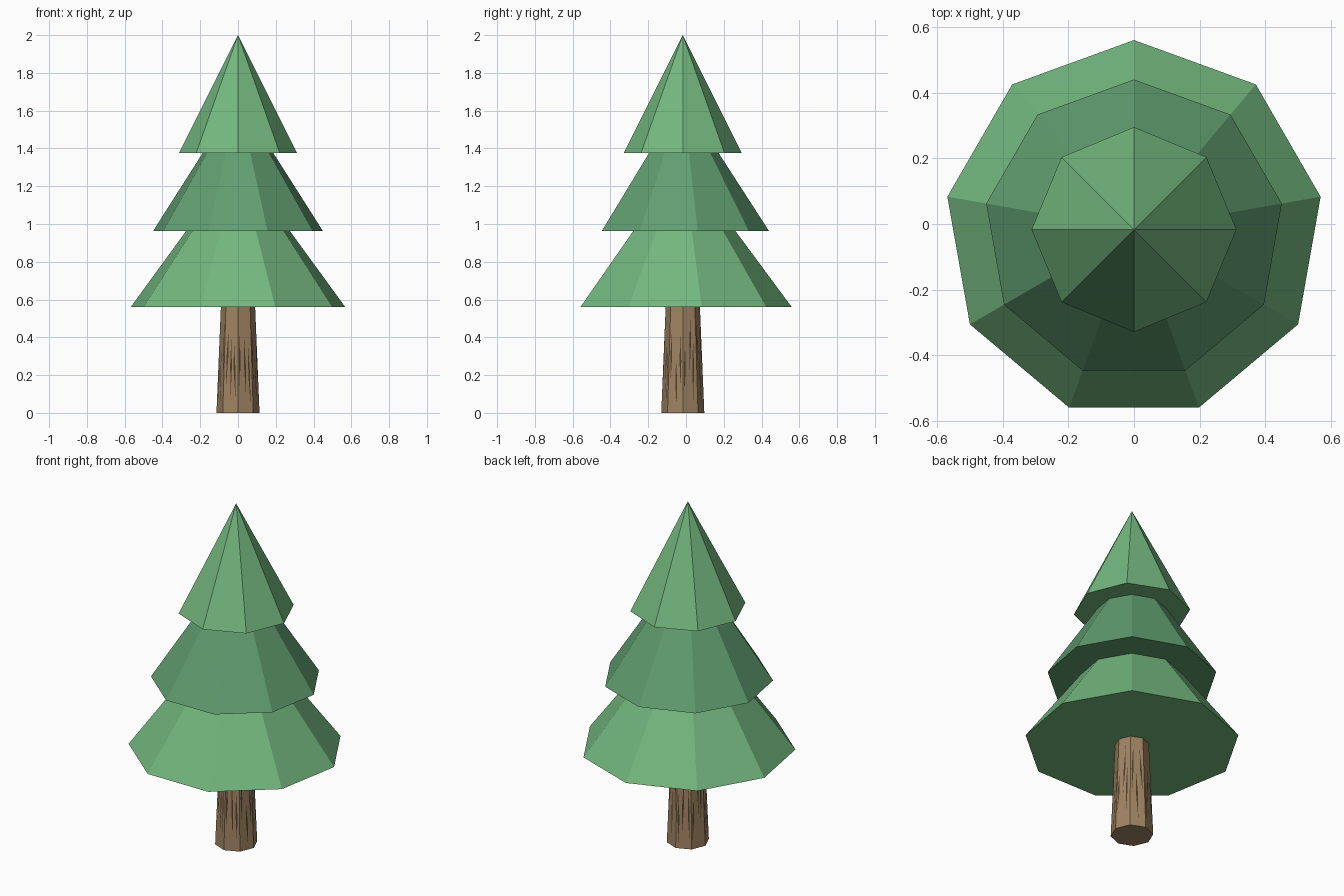
import bpy
import math
import random

if "Cube" in bpy.data.objects:
    bpy.data.objects.remove(bpy.data.objects["Cube"])

random.seed(4)
CENTRE_Y = -0.017
SIDES = 8
R0, R1, TOP = 0.114, 0.089, 0.60


def material(name, rgb):
    mat = bpy.data.materials.new(name)
    mat.diffuse_color = (*rgb, 1)
    mat.use_nodes = True
    mat.node_tree.nodes["Principled BSDF"].inputs["Base Color"].default_value = mat.diffuse_color
    return mat


def tapered(name, sides, r_bottom, r_top, z0, z1, mat):
    # a flat-faced cone or frustum with one corner pointing to +y
    bpy.ops.mesh.primitive_cone_add(vertices=sides, radius1=r_bottom, radius2=r_top,
                                    depth=z1 - z0, location=(0, CENTRE_Y, (z0 + z1) / 2))
    ob = bpy.context.object
    ob.name = name
    ob.data.materials.append(mat)


bark = material("bark", (0.35, 0.225, 0.122))
groove = material("bark_grooves", (0.07, 0.047, 0.026))
light_green = material("light_needles", (0.171, 0.475, 0.209))
dark_green = material("dark_needles", (0.119, 0.342, 0.162))

# trunk, running slightly into the lowest tier
tapered("trunk", SIDES, R0, R1, 0.0, TOP, bark)


def on_trunk(side, u, z):
    # point on a trunk side: u from -1 to 1 across it, z up it
    r = (R0 + (R1 - R0) * z / TOP)
    a = math.pi / 2 + (side + 0.5) * 2 * math.pi / SIDES
    out = r * math.cos(math.pi / SIDES) + 0.001
    across = u * r * math.sin(math.pi / SIDES)
    return (out * math.cos(a) - across * math.sin(a),
            CENTRE_Y + out * math.sin(a) + across * math.cos(a), z)


# long dark slivers in the bark, thin flat diamonds lying on each side
verts, faces = [], []
for side in range(SIDES):
    for u in (-0.65, 0.0, 0.6):
        u += random.uniform(-0.12, 0.12)
        z0 = random.uniform(0.01, 0.22)
        z1 = z0 + random.uniform(0.25, 0.33)
        lean = random.uniform(-0.15, 0.15)
        n = len(verts)
        zm = (z0 + z1) / 2
        verts += [on_trunk(side, u - lean, z0), on_trunk(side, u + 0.13, zm),
                  on_trunk(side, u + lean, z1), on_trunk(side, u - 0.13, zm)]
        faces.append((n, n + 1, n + 2, n + 3))
mesh = bpy.data.meshes.new("bark_grooves")
mesh.from_pydata(verts, [], faces)
mesh.materials.append(groove)
bpy.context.collection.objects.link(bpy.data.objects.new("bark_grooves", mesh))

# foliage tiers, each tip hidden in the tier above
tapered("lower_foliage", 9, 0.577, 0.0, 0.56, 1.34, light_green)
tapered("middle_foliage", 9, 0.457, 0.0, 0.962, 1.67, dark_green)
tapered("upper_foliage", 8, 0.312, 0.0, 1.377, 2.0, light_green)
